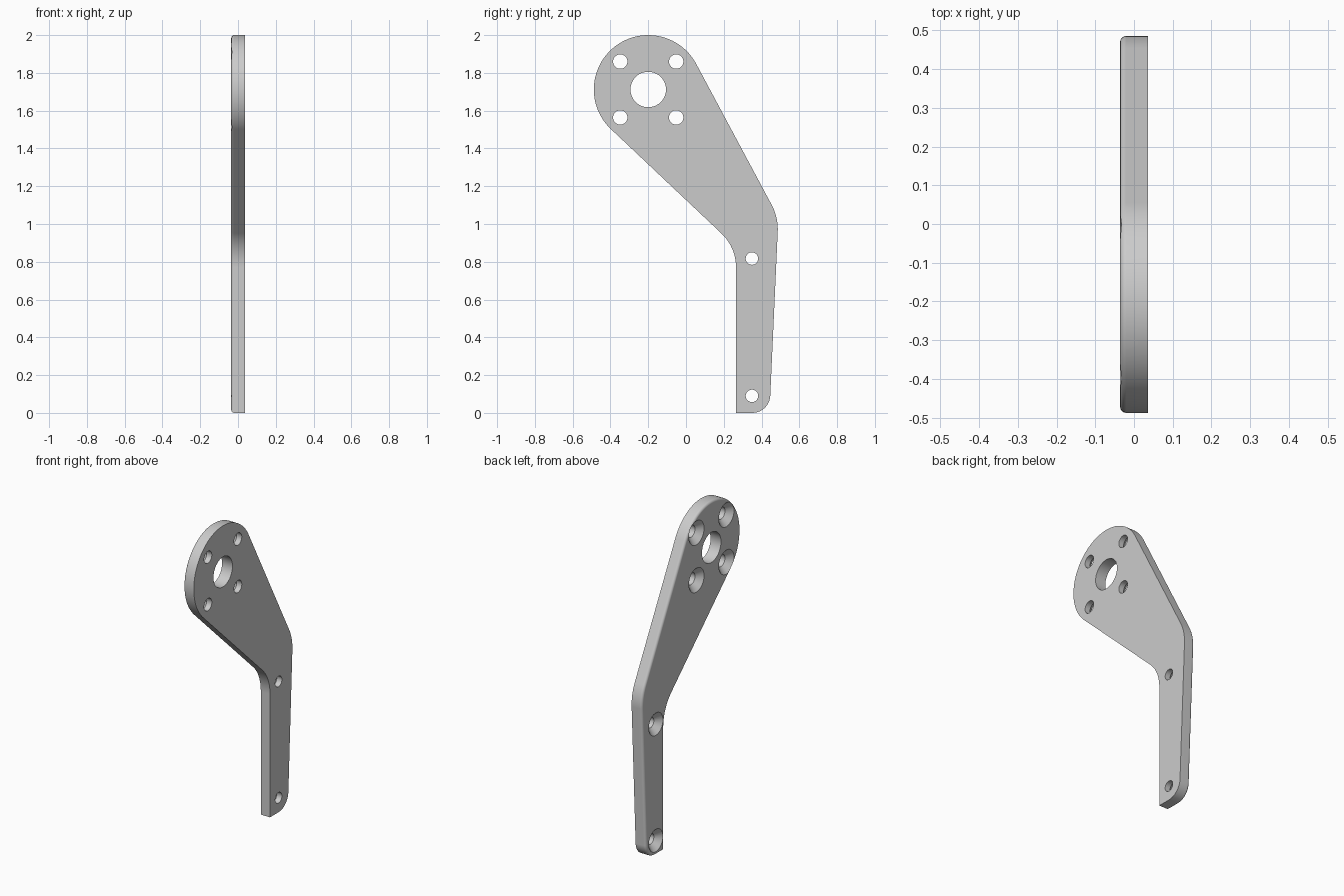
import bpy
import bmesh
from math import atan2, acos, cos, sin, tan, pi
from mathutils import Vector

if "Cube" in bpy.data.objects:
    bpy.data.objects.remove(bpy.data.objects["Cube"], do_unlink=True)

HALF = 0.036            # half of the plate thickness
ROUND = 0.016           # rounded rim on the countersunk side
HEAD, HEAD_R = Vector((-0.2, 1.712)), 0.288
INNER, ELBOW = Vector((0.265, 0.877)), Vector((0.489, 1.035))
FOOT_IN, FOOT_OUT = Vector((0.265, 0)), Vector((0.442, 0))

grey = bpy.data.materials.new("light_grey")
grey.use_nodes = True
colour = (0.6, 0.6, 0.6, 1)
grey.diffuse_color = colour
grey.node_tree.nodes["Principled BSDF"].inputs["Base Color"].default_value = colour


def arc(centre, r, a, b, steps):
    return [centre + r * Vector((cos(t), sin(t)))
            for t in (a + (b - a) * i / steps for i in range(steps + 1))]


def fillet(before, corner, after, r, steps=10):
    """Round one corner of the outline with a tangent arc."""
    u, v = (before - corner).normalized(), (after - corner).normalized()
    half = u.angle(v) / 2
    centre = corner + (u + v).normalized() * (r / sin(half))
    start = corner + u * (r / tan(half)) - centre
    end = corner + v * (r / tan(half)) - centre
    a = atan2(start.y, start.x)
    turn = (atan2(end.y, end.x) - a + pi) % (2 * pi) - pi
    return arc(centre, r, a, a + turn, steps)


def tangent_angle(point, side):
    d = point - HEAD
    return atan2(d.y, d.x) + side * acos(HEAD_R / d.length)


def make_object(name, bm):
    bmesh.ops.recalc_face_normals(bm, faces=bm.faces)
    mesh = bpy.data.meshes.new(name)
    bm.to_mesh(mesh)
    bm.free()
    mesh.materials.append(grey)
    ob = bpy.data.objects.new(name, mesh)
    bpy.context.collection.objects.link(ob)
    return ob


# Plate outline: foot, elbow, round head, inner bend
head = arc(HEAD, HEAD_R, tangent_angle(ELBOW, 1),
           tangent_angle(INNER, -1) + 2 * pi, 56)
outline = [FOOT_IN]
outline += fillet(FOOT_IN, FOOT_OUT, ELBOW, 0.095)
outline += fillet(FOOT_OUT, ELBOW, head[0], 0.27)
outline += head
outline += fillet(head[-1], INNER, FOOT_IN, 0.246)

bm = bmesh.new()
face = bm.faces.new([bm.verts.new((HALF, p.x, p.y)) for p in outline])
ext = bmesh.ops.extrude_face_region(bm, geom=[face], use_keep_orig=True)
moved = [g for g in ext["geom"] if isinstance(g, bmesh.types.BMVert)]
bmesh.ops.translate(bm, verts=moved, vec=(-2 * HALF, 0, 0))
bmesh.ops.recalc_face_normals(bm, faces=bm.faces)
rim = [e for e in bm.edges if all(v.co.x < 0 for v in e.verts)]
bmesh.ops.bevel(bm, geom=rim, offset=ROUND, segments=4, profile=0.5,
                affect='EDGES')
plate = make_object("bracket_plate", bm)

# Holes: (y, z, radius, countersink radius)
holes = [(HEAD.x, HEAD.y, 0.094, 0.094)]
holes += [(HEAD.x + sy * 0.148, HEAD.y + sz * 0.148, 0.038, 0.075)
          for sy in (-1, 1) for sz in (-1, 1)]
holes += [(0.349, z, 0.033, 0.07) for z in (0.09, 0.817)]

# Cutter: each hole is a stack of rings along x
bm = bmesh.new()
for y, z, r, sink in holes:
    extra = 0.02
    profile = [(HALF + extra, r)]
    if sink > r:
        profile += [(-HALF + sink - r, r), (-HALF - extra, sink + extra)]
    else:
        profile += [(-HALF - extra, r)]
    rings = [[bm.verts.new((x, p.x, p.y))
              for p in arc(Vector((y, z)), rad, 0, 2 * pi, 40)[:-1]]
             for x, rad in profile]
    for a, b in zip(rings, rings[1:]):
        for i in range(len(a)):
            j = (i + 1) % len(a)
            bm.faces.new((a[i], a[j], b[j], b[i]))
    bm.faces.new(rings[0])
    bm.faces.new(rings[-1])
cutter = make_object("hole_cutter", bm)
cutter.hide_render = True

cut = plate.modifiers.new("holes", 'BOOLEAN')
cut.operation = 'DIFFERENCE'
cut.solver = 'EXACT'
cut.object = cutter

bpy.ops.object.select_all(action='DESELECT')
plate.select_set(True)
bpy.context.view_layer.objects.active = plate
bpy.ops.object.modifier_apply(modifier=cut.name)
bpy.data.objects.remove(cutter, do_unlink=True)

# Smooth curved walls, keep flat faces flat
bpy.ops.object.shade_smooth_by_angle(angle=0.55)
weighted = plate.modifiers.new("flat_faces", 'WEIGHTED_NORMAL')
weighted.keep_sharp = True
